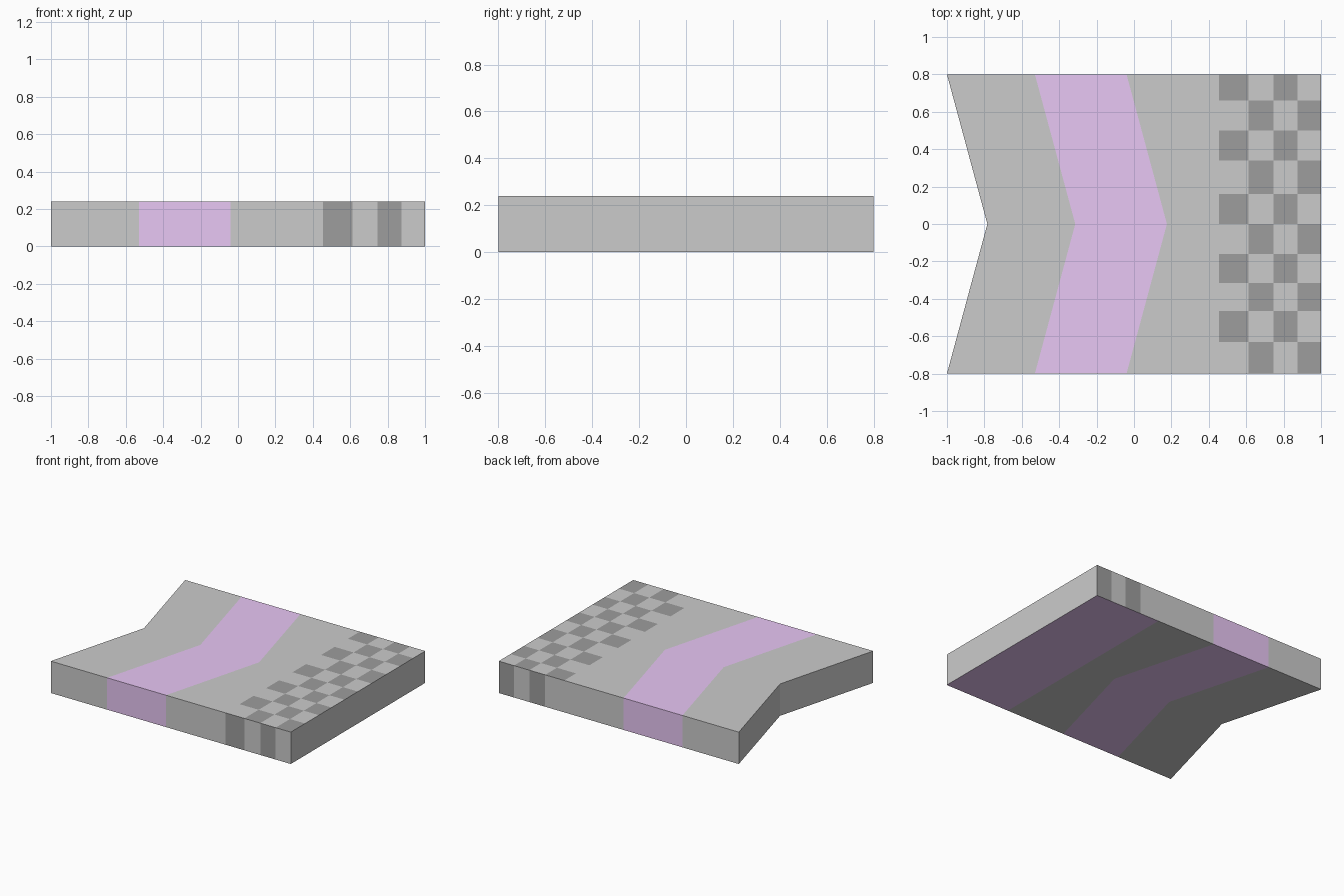
import bpy, bmesh

if "Cube" in bpy.data.objects:
    bpy.data.objects.remove(bpy.data.objects["Cube"])

HEIGHT = 0.24
HALF_Y = 0.8
# Row boundaries (front to back) and column boundaries (left to right)
ROWS = [-0.8, -0.63, -0.465, -0.315, -0.16, 0, 0.16, 0.34, 0.5, 0.66, 0.8]
ARROW_COLS = [-1.0, -0.53, -0.04]            # bend forward in a chevron
CHECK_COLS = [0.455, 0.613, 0.746, 0.874, 1.0]  # straight checker columns
GREY, PURPLE, DARK = 0, 1, 2


def material(name, rgb):
    mat = bpy.data.materials.new(name)
    mat.diffuse_color = (*rgb, 1)
    mat.use_nodes = True
    mat.node_tree.nodes["Principled BSDF"].inputs["Base Color"].default_value = mat.diffuse_color
    return mat


def columns(y):
    bend = 0.216 * (1 - abs(y) / HALF_Y)
    return [x + bend for x in ARROW_COLS] + CHECK_COLS


def paint(row, col):
    """Colour of a cell: chevron band, then the checker at the right end."""
    if col == 1:
        return PURPLE
    if col >= 3 and (row + col - 3) % 2 == 1:
        return DARK
    return GREY


def paint_under(col):
    return PURPLE if col == 1 or col >= 3 else GREY


bm = bmesh.new()
low, high = [[[bm.verts.new((x, y, z)) for x in columns(y)] for y in ROWS]
             for z in (0, HEIGHT)]


def face(verts, colour=GREY):
    bm.faces.new(verts).material_index = colour


n_rows, n_cols = len(ROWS) - 1, len(low[0]) - 1

# Top and underside
for r in range(n_rows):
    for c in range(n_cols):
        face((high[r][c], high[r][c + 1], high[r + 1][c + 1], high[r + 1][c]), paint(r, c))
        face((low[r][c], low[r + 1][c], low[r + 1][c + 1], low[r][c + 1]), paint_under(c))
    # Notched left end and flat right end
    face((low[r + 1][0], low[r][0], high[r][0], high[r + 1][0]))
    face((low[r][-1], low[r + 1][-1], high[r + 1][-1], high[r][-1]))

# Front and back edges carry the pattern on as the next checker row
for c in range(n_cols):
    face((low[0][c], low[0][c + 1], high[0][c + 1], high[0][c]), paint(-1, c))
    face((low[-1][c + 1], low[-1][c], high[-1][c], high[-1][c + 1]), paint(n_rows, c))

mesh = bpy.data.meshes.new("chevron_track_slab")
bm.normal_update()
bm.to_mesh(mesh)
bm.free()

# Empty first slot keeps the grey areas plain
mesh.materials.append(None)
mesh.materials.append(material("purple", (0.81, 0.57, 0.91)))
mesh.materials.append(material("dark_grey", (0.34, 0.34, 0.34)))

slab = bpy.data.objects.new("chevron_track_slab", mesh)
bpy.context.collection.objects.link(slab)
